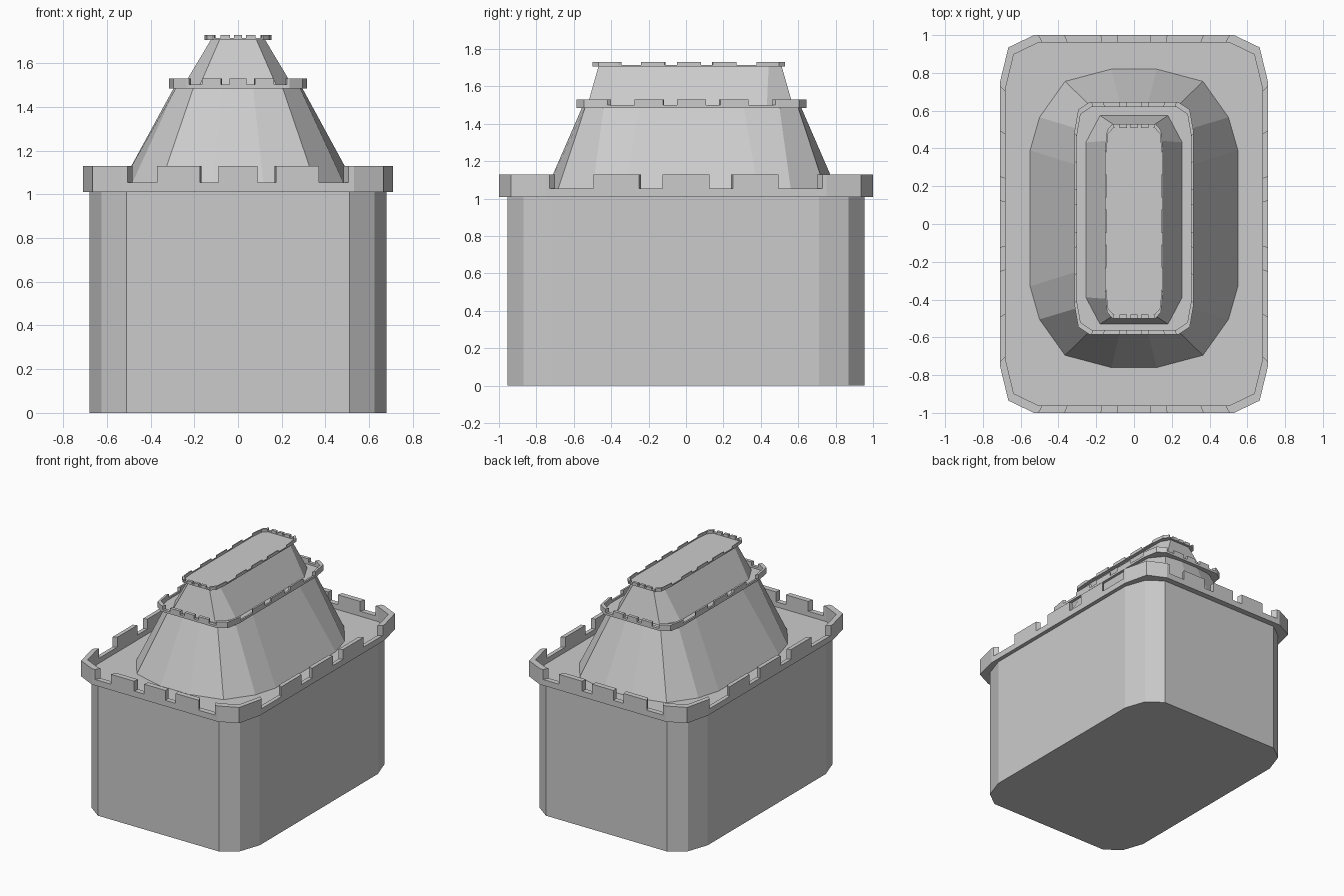
import bpy, bmesh

if "Cube" in bpy.data.objects:
    bpy.data.objects.remove(bpy.data.objects["Cube"])


def finish(name, bm):
    bmesh.ops.recalc_face_normals(bm, faces=bm.faces)
    mesh = bpy.data.meshes.new(name)
    bm.to_mesh(mesh)
    bm.free()
    obj = bpy.data.objects.new(name, mesh)
    bpy.context.collection.objects.link(obj)
    return obj


def mirror_outline(quarter):
    """Counter-clockwise outline from the points of the +x +y quarter."""
    q = quarter
    return (q + [(-x, y) for x, y in reversed(q)]
            + [(-x, -y) for x, y in q] + [(x, -y) for x, y in reversed(q)])


def loft(name, low, high, z0, z1, cy=0.0, bottom=False):
    bm = bmesh.new()
    a = [bm.verts.new((x, y + cy, z0)) for x, y in mirror_outline(low)]
    b = [bm.verts.new((x, y + cy, z1)) for x, y in mirror_outline(high)]
    n = len(a)
    for i in range(n):
        j = (i + 1) % n
        bm.faces.new((a[i], a[j], b[j], b[i]))
    if bottom:
        bm.faces.new(a[::-1])
    return finish(name, bm)


def battlement(name, sx, sy, cy, z, floor, gap, top):
    """Walled platform: floor, low curb and merlons around the edge."""
    # half the perimeter: (x, y, is the following segment a merlon)
    fx = [-.505, -.37, -.175, -.09, .09, .175, .37, .505]
    ry = [-.73, -.495, -.25, -.125, .125, .25, .495, .73]
    half = [(x, -1.0, i % 2 == 1) for i, x in enumerate(fx)]
    half += [(.53, -1.0, True), (.665, -.935, True), (.71, -.75, True)]
    half += [(.71, y, i % 2 == 1) for i, y in enumerate(ry)]
    half += [(.71, .75, True), (.665, .935, True), (.53, 1.0, True)]
    pts = half + [(-x, -y, h) for x, y, h in half]

    bm = bmesh.new()

    def ring(kx, ky, h):
        return [bm.verts.new((x * sx * kx, y * sy * ky + cy, h)) for x, y, _ in pts]

    outer = {h: ring(1, 1, h) for h in (z, gap, top)}
    inner = {h: ring(.957, .96, h) for h in (floor, gap, top)}
    n = len(pts)
    for i in range(n):
        j = (i + 1) % n
        h = top if pts[i][2] else gap
        o, p = outer[h], inner[h]
        bm.faces.new((outer[z][i], outer[z][j], outer[gap][j], outer[gap][i]))
        bm.faces.new((inner[floor][j], inner[floor][i], inner[gap][i], inner[gap][j]))
        bm.faces.new((o[i], o[j], p[j], p[i]))
        if h == top:
            bm.faces.new((outer[gap][i], outer[gap][j], o[j], o[i]))
            bm.faces.new((inner[gap][j], inner[gap][i], p[i], p[j]))
        # merlon end walls
        if pts[i][2] != pts[i - 1][2]:
            bm.faces.new((outer[gap][i], outer[top][i], inner[top][i], inner[gap][i]))
    bm.faces.new(inner[floor])
    bm.faces.new(outer[z][::-1])
    bmesh.ops.delete(bm, geom=[v for v in bm.verts if not v.link_faces], context='VERTS')
    return finish(name, bm)


# Main block
block = [(.68, .71), (.625, .87), (.51, .955)]
loft("base_block", block, block, 0, 1.01, bottom=True)
battlement("lower_battlement", 1, 1, 0, 1.01, 1.017, 1.055, 1.13)

# Tapered middle tier
loft("middle_tier",
     [(.55, .36), (.5, .535), (.365, .725), (.12, .79)],
     [(.295, .28), (.285, .47), (.205, .57), (.07, .587)], 1.017, 1.485, .03)
battlement("middle_battlement", .444, .615, .03, 1.485, 1.488, 1.502, 1.53)

# Tapered top tier
loft("top_tier", [(.255, .41), (.18, .552)], [(.125, .42), (.085, .49)],
     1.488, 1.706, .022)
battlement("top_battlement", .215, .515, .015, 1.706, 1.708, 1.715, 1.73)
